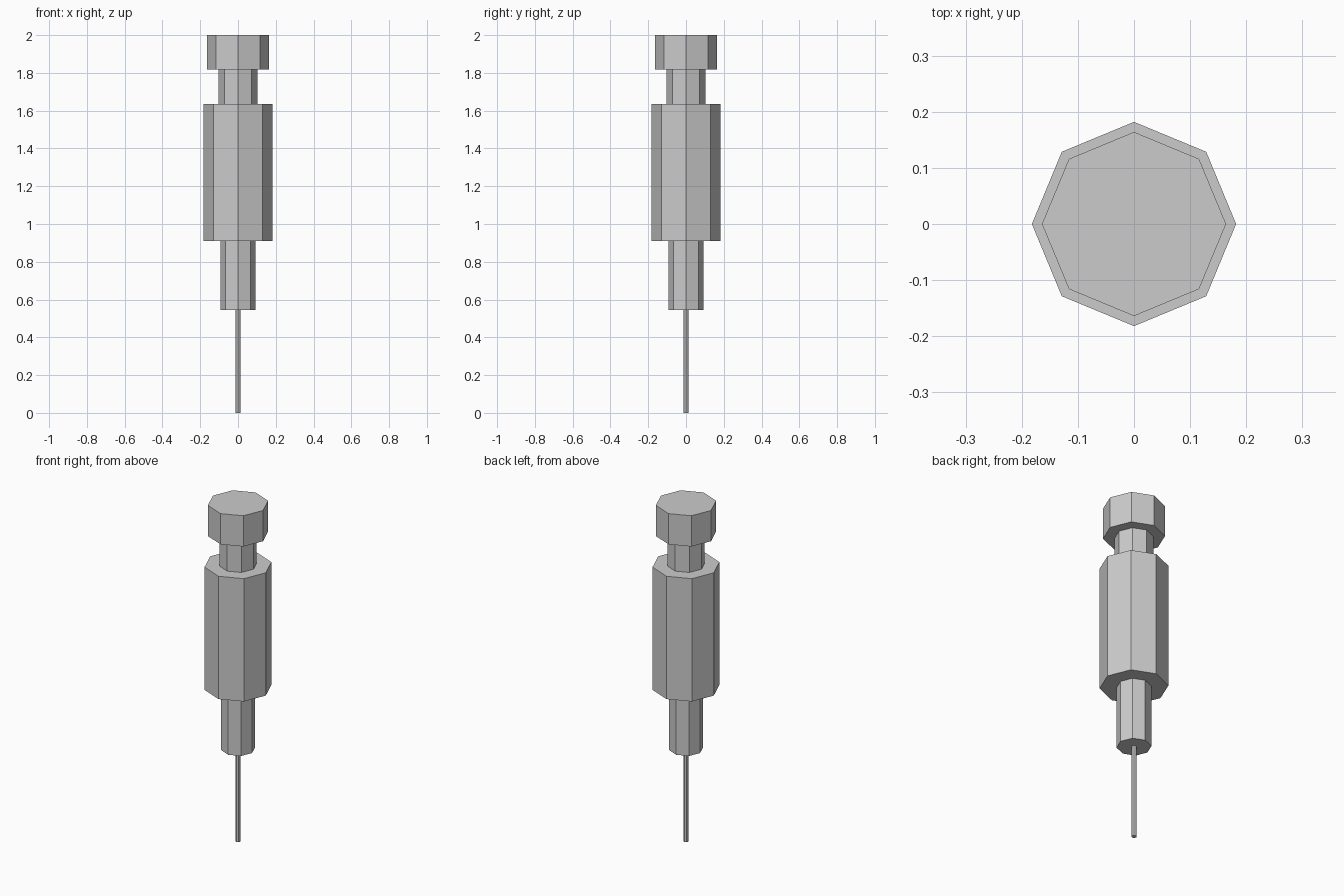
import bpy

if "Cube" in bpy.data.objects:
    bpy.data.objects.remove(bpy.data.objects["Cube"])

SIDES = 8  # octagonal sections, corners on the x and y axes


def prism(name, radius, z0, z1):
    bpy.ops.mesh.primitive_cylinder_add(
        vertices=SIDES, radius=radius, depth=z1 - z0,
        location=(0, 0, (z0 + z1) / 2))
    obj = bpy.context.object
    obj.name = name
    return obj


# Stacked from the tip up: name, radius, bottom, top
parts = [
    ("needle", 0.0145, 0.0, 0.545),
    ("needle_hub", 0.092, 0.545, 0.909),
    ("barrel", 0.182, 0.909, 1.636),
    ("plunger_stem", 0.102, 1.636, 1.818),
    ("plunger_cap", 0.164, 1.818, 2.0),
]
for part in parts:
    prism(*part)
